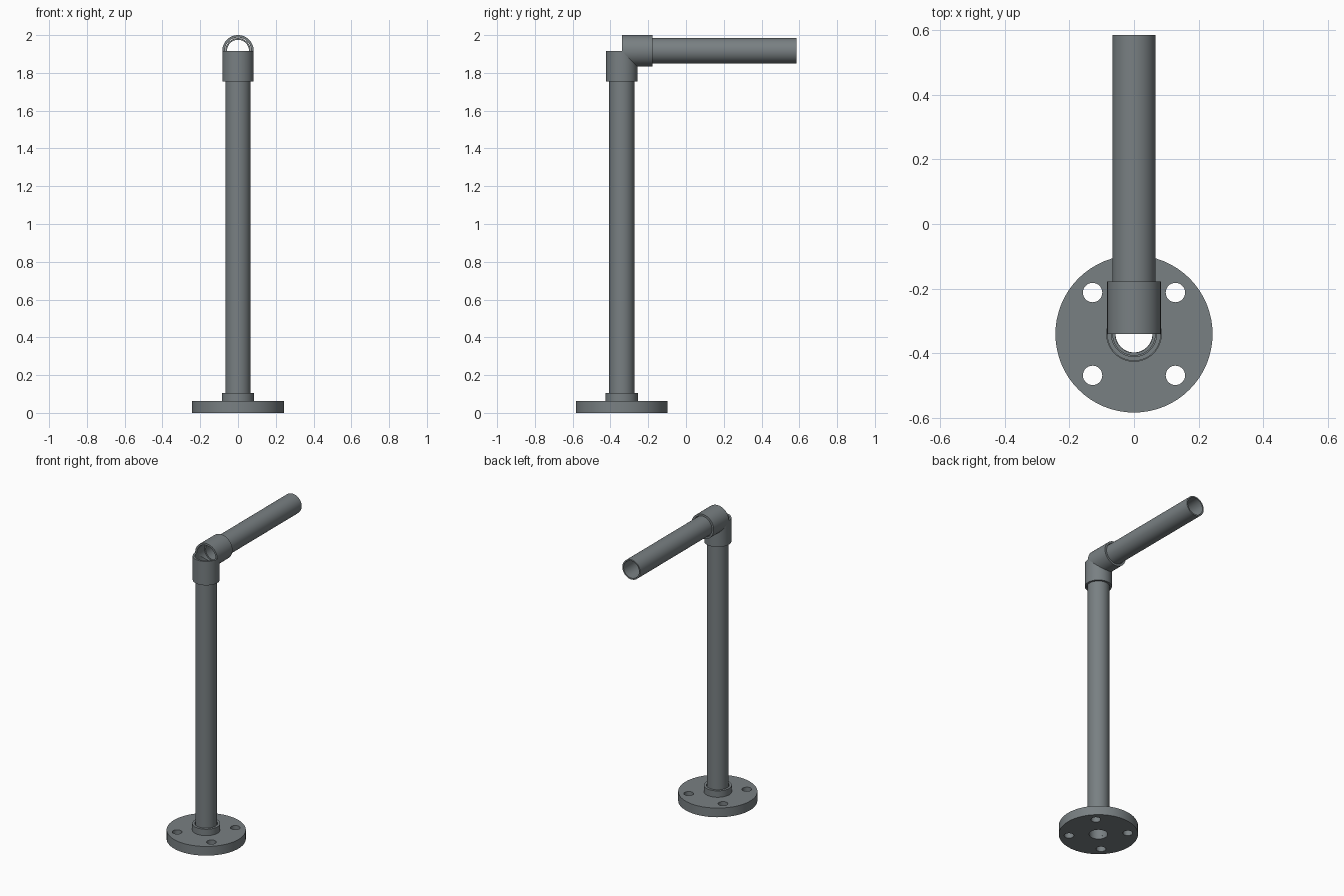
import bpy
import bmesh
import math
from mathutils import Matrix

if "Cube" in bpy.data.objects:
    bpy.data.objects.remove(bpy.data.objects["Cube"], do_unlink=True)

SIDES = 64
POST_Y = -0.34        # axis of the upright pipe
ARM_Z = 1.917         # axis of the horizontal pipe
PIPE_R, BORE_R = 0.067, 0.058
SLEEVE_R, SOCKET_R = 0.083, 0.07

steel = bpy.data.materials.new("grey steel")
steel.use_nodes = True
colour = (0.19, 0.215, 0.225, 1)
steel.diffuse_color = colour
steel.node_tree.nodes["Principled BSDF"].inputs["Base Color"].default_value = colour


def finish(name, bm, matrix):
    bmesh.ops.recalc_face_normals(bm, faces=bm.faces)
    mesh = bpy.data.meshes.new(name)
    bm.to_mesh(mesh)
    bm.free()
    mesh.materials.append(steel)
    obj = bpy.data.objects.new(name, mesh)
    obj.matrix_world = matrix
    bpy.context.collection.objects.link(obj)
    return obj


def lathe(name, profile, matrix, mitre=0):
    """Revolve a closed (radius, height) loop; mitre slants half of the end at height 0."""
    bm = bmesh.new()
    rings = []
    for i in range(SIDES):
        a = math.tau * i / SIDES
        ring = []
        for r, z in profile:
            x, y = r * math.cos(a), r * math.sin(a)
            if z == 0:
                z += mitre * max(0, y)
            ring.append(bm.verts.new((x, y, z)))
        rings.append(ring)
    for i, ring in enumerate(rings):
        after = rings[(i + 1) % SIDES]
        for j in range(len(profile)):
            k = (j + 1) % len(profile)
            bm.faces.new((ring[j], after[j], after[k], ring[k]))
    return finish(name, bm, matrix)


def tube(name, outer, inner, start, end, matrix, mitre=0):
    loop = [(inner, start), (outer, start), (outer, end), (inner, end)]
    return lathe(name, loop, matrix, mitre)


base = Matrix.Translation((0, POST_Y, 0))
corner = Matrix.Translation((0, POST_Y, ARM_Z))
along_y = corner @ Matrix.Rotation(-math.pi / 2, 4, 'X')

# Round floor flange with a raised collar and a stepped socket
flange = lathe("floor_flange", [
    (0.057, 0), (0.243, 0), (0.243, 0.062), (0.086, 0.062),
    (0.086, 0.105), (SOCKET_R, 0.105), (SOCKET_R, 0.02), (0.057, 0.02)], base)

# Four bolt holes through the flange
bm = bmesh.new()
for sx in (-1, 1):
    for sy in (-1, 1):
        bmesh.ops.create_cone(bm, cap_ends=True, segments=32, radius1=0.03, radius2=0.03,
                              depth=0.3, matrix=Matrix.Translation((sx * 0.128, sy * 0.128, 0)))
cutter = finish("bolt_hole_cutter", bm, base)
cutter.hide_render = True
cut = flange.modifiers.new("bolt_holes", 'BOOLEAN')
cut.operation = 'DIFFERENCE'
cut.solver = 'EXACT'
cut.object = cutter
depsgraph = bpy.context.evaluated_depsgraph_get()
drilled = bpy.data.meshes.new_from_object(flange.evaluated_get(depsgraph))
flange.modifiers.clear()
flange.data = drilled
bpy.data.objects.remove(cutter, do_unlink=True)

# Upright and horizontal pipes, both open
upright = tube("upright_pipe", PIPE_R, BORE_R, 0.021, 1.84, base)
arm = tube("arm_pipe", PIPE_R, BORE_R, 0.077, 0.925, along_y)

# Elbow: two sleeves meeting on a mitre, open at the outer corner
lower = tube("elbow_lower_sleeve", SLEEVE_R, SOCKET_R, -0.162, 0, corner, -1)
upper = tube("elbow_upper_sleeve", SLEEVE_R, SOCKET_R, 0, 0.162, along_y, 1)

# Smooth round walls, crisp rims
bpy.ops.object.select_all(action='DESELECT')
for obj in (flange, upright, arm, lower, upper):
    obj.select_set(True)
bpy.context.view_layer.objects.active = flange
bpy.ops.object.shade_smooth_by_angle(angle=math.radians(30))
